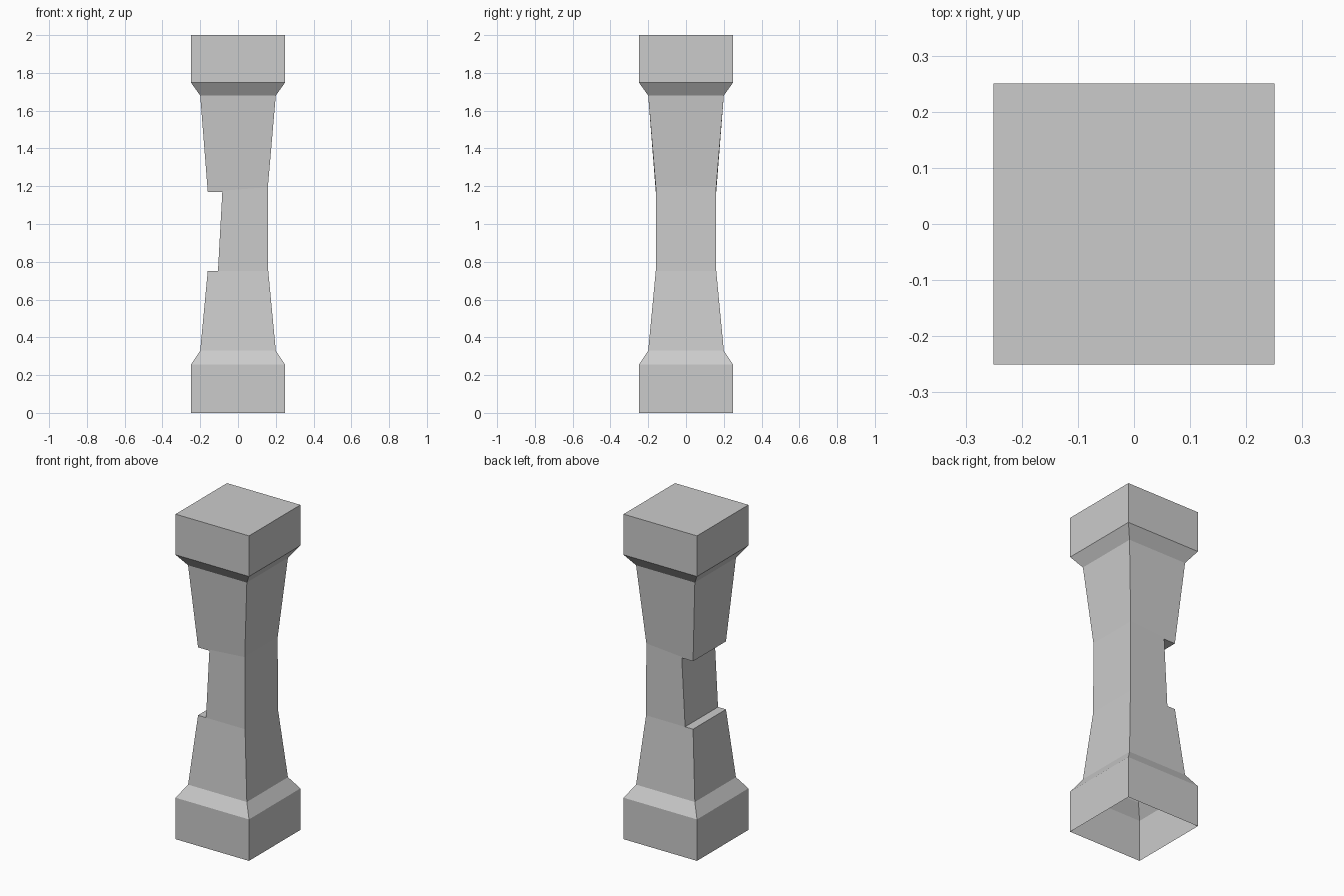
import bpy, bmesh

if "Cube" in bpy.data.objects:
    bpy.data.objects.remove(bpy.data.objects["Cube"])

# Rectangular rings: left x, left z, right x, right z, half depth in y
def square(h, z):
    return (-h, z, h, z, h)

rings = [
    square(0.25, 0.0), square(0.25, 0.255), square(0.2, 0.33),   # base
    square(0.16, 0.752),
    (-0.106, 0.752, 0.16, 0.752, 0.16),                          # notch floor
    (-0.083, 1.17, 0.158, 1.195, 0.16),                          # notch wall
    (-0.16, 1.17, 0.158, 1.195, 0.16),                           # notch roof
    square(0.2, 1.68), square(0.25, 1.75), square(0.25, 2.0),    # capital
]

bm = bmesh.new()
loops = []
for xl, zl, xr, zr, d in rings:
    corners = [(xl, -d, zl), (xr, -d, zr), (xr, d, zr), (xl, d, zl)]
    loops.append([bm.verts.new(c) for c in corners])

# Side walls between rings, closed top, open underside
for a, b in zip(loops, loops[1:]):
    for i in range(4):
        j = (i + 1) % 4
        bm.faces.new((a[i], a[j], b[j], b[i]))
bm.faces.new(loops[-1])

# Collapse the notch steps where the right-hand corners coincide
bmesh.ops.remove_doubles(bm, verts=bm.verts[:], dist=0.0005)
bmesh.ops.dissolve_degenerate(bm, edges=bm.edges[:], dist=0.0005)

mesh = bpy.data.meshes.new("notched_pillar")
bm.to_mesh(mesh)
bm.free()
bpy.context.collection.objects.link(bpy.data.objects.new("notched_pillar", mesh))
